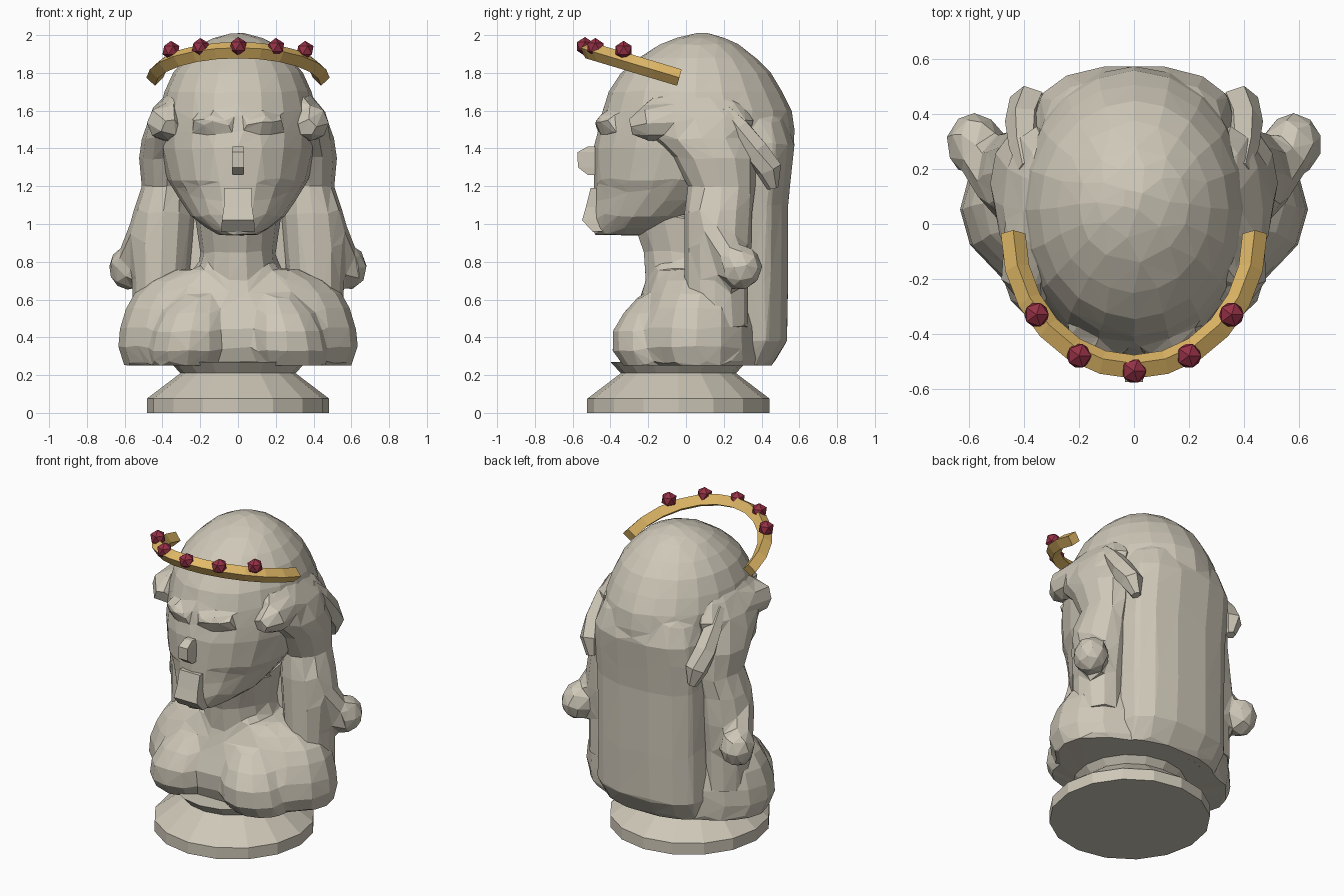
import bpy, bmesh, math
from mathutils import Vector, Matrix

if "Cube" in bpy.data.objects:
    bpy.data.objects.remove(bpy.data.objects["Cube"])

STONE = (.62, .575, .48)


def skin(bm, rings):
    """Bridge rings of vertices and cap both ends."""
    n = len(rings[0])
    for a, b in zip(rings, rings[1:]):
        for i in range(n):
            j = (i + 1) % n
            bm.faces.new((a[i], a[j], b[j], b[i]))
    bm.faces.new(rings[0][::-1])
    bm.faces.new(rings[-1])


def loft(bm, rows, n=16, p=2.0):
    """Stack of superellipse rings, each (z, cx, cy, rx, ry)."""
    rings = []
    for z, cx, cy, rx, ry in rows:
        ring = []
        for i in range(n):
            a = 2 * math.pi * i / n
            c, s = math.cos(a), math.sin(a)
            x = math.copysign(abs(c) ** (2 / p), c) * rx
            y = math.copysign(abs(s) ** (2 / p), s) * ry
            ring.append(bm.verts.new((cx + x, cy + y, z)))
        rings.append(ring)
    skin(bm, rings)


def tube(bm, pts, n=8):
    """Tapered tube through points (x, y, z, radius)."""
    rings = []
    for k, q in enumerate(pts):
        t = Vector(pts[min(k + 1, len(pts) - 1)][:3]) - Vector(pts[max(k - 1, 0)][:3])
        m = t.to_track_quat('Z', 'Y')
        rings.append([bm.verts.new(Vector(q[:3]) + m @ Vector(
            (q[3] * math.cos(2 * math.pi * i / n), q[3] * math.sin(2 * math.pi * i / n), 0)))
            for i in range(n)])
    skin(bm, rings)


def blob(bm, loc, size, sub=2):
    m = Matrix.Translation(loc) @ Matrix.Diagonal((*size, 1))
    bmesh.ops.create_icosphere(bm, subdivisions=sub, radius=1, matrix=m)


def front_back(rows):
    """(z, y_front, y_back, half_width) -> loft rows."""
    return [(z, 0, (f + b) / 2, w, (b - f) / 2) for z, f, b, w in rows]


def finish(bm, name, sculpt=None, color=STONE):
    """sculpt = (voxel, decimate ratio) fuses the pieces into chunky triangles."""
    bmesh.ops.recalc_face_normals(bm, faces=bm.faces[:])
    me = bpy.data.meshes.new(name)
    bm.to_mesh(me)
    bm.free()
    ob = bpy.data.objects.new(name, me)
    bpy.context.collection.objects.link(ob)
    if sculpt:
        r = ob.modifiers.new("fuse", 'REMESH')
        r.mode, r.voxel_size, r.use_smooth_shade = 'VOXEL', sculpt[0], False
        d = ob.modifiers.new("facets", 'DECIMATE')
        d.ratio = sculpt[1]
    mat = bpy.data.materials.new(name)
    mat.diffuse_color = (*color, 1)
    mat.use_nodes = True
    mat.node_tree.nodes["Principled BSDF"].inputs["Base Color"].default_value = mat.diffuse_color
    me.materials.append(mat)
    return ob


# pedestal
bm = bmesh.new()
loft(bm, [(z, 0, -.04, r, r) for z, r in
          ((0, .483), (.075, .483), (.21, .305), (.27, .36))], 16)
finish(bm, "pedestal")

# shoulders, neck and chest
bm = bmesh.new()
loft(bm, front_back([(.25, -.27, .42, .605), (.35, -.31, .42, .635), (.45, -.31, .42, .625),
                     (.55, -.27, .4, .595), (.63, -.23, .38, .55), (.7, -.2, .37, .47),
                     (.76, -.18, .35, .34)]), 18, 2.1)
loft(bm, front_back([(.55, -.27, .3, .27), (.7, -.22, .3, .22), (.85, -.23, .3, .2),
                     (1.05, -.3, .35, .23)]), 14)
for s in (1, -1):
    loft(bm, [(.25, s * .27, -.15, .2, .185), (.33, s * .26, -.17, .22, .22),
              (.43, s * .25, -.18, .21, .21), (.53, s * .23, -.16, .18, .17),
              (.62, s * .2, -.12, .12, .13)], 12)
finish(bm, "shoulders", (.025, .035))

# head with cap of hair and jaw, flowing into the slab of hair down the back
bm = bmesh.new()
loft(bm, front_back([(.94, -.49, -.2, .1), (.98, -.5, -.02, .17), (1.04, -.5, .12, .25),
                     (1.13, -.49, .28, .31), (1.25, -.49, .42, .38)]), 20, 1.85)
loft(bm, front_back([(1.22, -.49, .42, .37), (1.4, -.49, .57, .415),
                     (1.5, -.465, .575, .42), (1.6, -.44, .56, .415), (1.7, -.41, .51, .39),
                     (1.8, -.345, .45, .345), (1.88, -.25, .37, .28), (1.95, -.14, .28, .2),
                     (1.985, -.05, .21, .13), (2.01, .05, .13, .04)]), 20)
loft(bm, front_back([(.25, .1, .46, .35), (.38, .1, .54, .38), (.7, .12, .545, .37),
                     (1.1, .14, .545, .375), (1.3, .15, .565, .38), (1.42, .15, .58, .37),
                     (1.55, .15, .54, .33)]), 14, 2.4)
for s in (1, -1):
    tube(bm, [(s * .04, -.45, 1.53, .035), (s * .13, -.44, 1.54, .045),
              (s * .23, -.38, 1.54, .035)], 6)
finish(bm, "head_and_back_hair", (.025, .035))

# nose and chin blocks, square in section
for name, rows in (("nose", [(1.26, -.5, .03, .02), (1.3, -.51, .033, .062),
                             (1.38, -.51, .033, .065), (1.41, -.49, .028, .03)]),
                   ("chin", [(.96, -.45, .09, .045), (1.02, -.46, .085, .09),
                             (1.09, -.46, .075, .07), (1.19, -.46, .075, .045)])):
    bm = bmesh.new()
    skin(bm, [[bm.verts.new((i * rx, cy + j * ry, z))
               for i, j in ((-1, -1), (1, -1), (1, 1), (-1, 1))] for z, cy, rx, ry in rows])
    finish(bm, name)

for s, side in ((1, "right"), (-1, "left")):
    # side lock with temple wave and ball curl
    bm = bmesh.new()
    loft(bm, [(.45, s * .42, .16, .14, .17), (.7, s * .41, .16, .15, .17),
              (.9, s * .41, .17, .17, .18), (1.05, s * .395, .17, .165, .18),
              (1.2, s * .375, .19, .135, .18), (1.35, s * .37, .15, .155, .22),
              (1.45, s * .36, .08, .15, .25), (1.55, s * .35, .06, .125, .3),
              (1.64, s * .33, .04, .09, .26), (1.72, s * .3, .04, .06, .15)], 12)
    tube(bm, [(s * .36, -.29, 1.51, .05), (s * .385, -.2, 1.535, .1),
              (s * .38, -.06, 1.55, .1), (s * .37, .08, 1.55, .09)])
    tube(bm, [(s * .46, .1, 1.08, .08), (s * .5, .16, .94, .09), (s * .54, .22, .84, .09),
              (s * .57, .27, .78, .08)])
    blob(bm, (s * .58, .29, .77), (.105, .115, .12))
    finish(bm, side + "_lock", (.022, .03))

    # swept-back braid ending in a knot
    bm = bmesh.new()
    tube(bm, [(s * .39, .2, 1.61, .03), (s * .395, .28, 1.51, .06), (s * .4, .37, 1.39, .07),
              (s * .385, .44, 1.29, .07), (s * .37, .46, 1.19, .03)], 6)
    finish(bm, side + "_braid")

# tiara: diamond section swept along half an ellipse tilted up at the front
bm = bmesh.new()
n, r = 13, .045
up = Vector((0, .29, 1)).normalized()
rings = []
for i in range(n):
    a = math.pi + math.pi * i / (n - 1)
    c = Vector((.44 * math.cos(a), -.035 + .485 * math.sin(a), 0))
    c.z = 1.775 - .3 * (c.y + .035)
    out = Vector((math.cos(a), math.sin(a), -.29 * math.sin(a))).normalized()
    rings.append([bm.verts.new(c + d * r) for d in (out, up, -out, -up)])
skin(bm, rings)
finish(bm, "tiara_band", color=(.78, .5, .14))

# gems
for i, (x, y, z) in enumerate(((-.355, -.33, 1.92), (-.2, -.48, 1.935), (0, -.535, 1.94),
                               (.2, -.48, 1.935), (.355, -.33, 1.92))):
    bm = bmesh.new()
    blob(bm, (x, y, z), (.05, .05, .05), 1)
    finish(bm, f"gem_{i + 1}", color=(.3, .03, .06))
